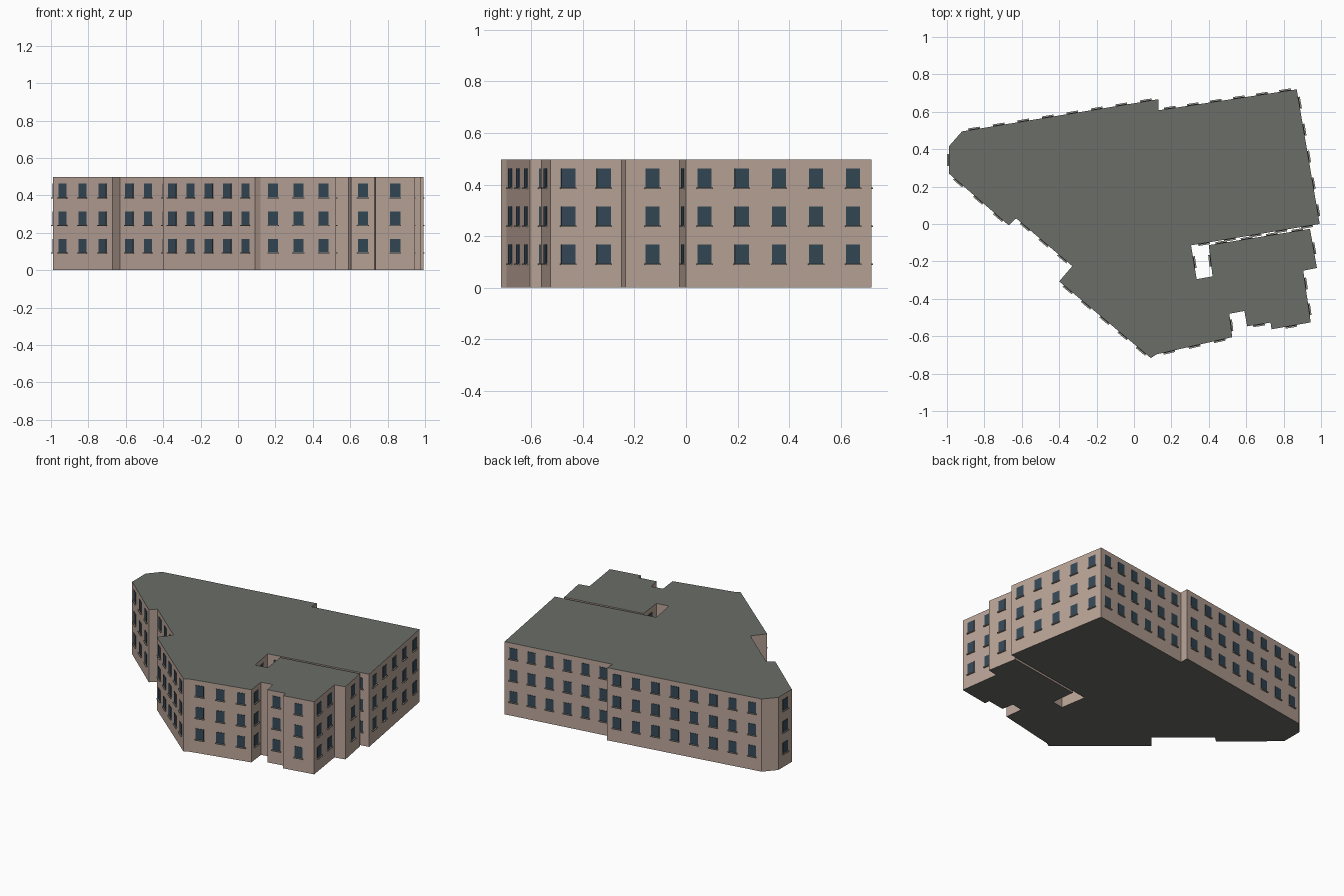
import bpy, bmesh
from mathutils import Vector, Matrix

if "Cube" in bpy.data.objects:
    bpy.data.objects.remove(bpy.data.objects["Cube"])

HEIGHT = 0.497
FLOORS = (0.131, 0.278, 0.426)      # window centre heights
WIN_W, WIN_H = 0.055, 0.074
MIN_BAY = 0.123                     # narrowest wall bay that gets a window

# Footprint, counter-clockwise from the southern tip
PLAN = [(0.09, -0.717), (0.12, -0.697), (0.525, -0.605), (0.51, -0.48),
        (0.59, -0.465), (0.605, -0.547), (0.73, -0.527), (0.735, -0.563),
        (0.945, -0.526), (0.905, -0.25), (0.978, -0.235), (0.941, -0.026),
        (0.40, -0.113), (0.42, -0.28), (0.335, -0.295), (0.305, -0.114),
        (0.993, 0.0), (0.87, 0.72), (0.13, 0.608), (0.13, 0.667),
        (-0.92, 0.495), (-0.99, 0.415), (-0.99, 0.27), (-0.67, -0.007),
        (-0.63, 0.03), (-0.33, -0.225), (-0.40, -0.307)]


def material(name, rgb):
    m = bpy.data.materials.new(name)
    m.diffuse_color = (*rgb, 1)
    m.use_nodes = True
    m.node_tree.nodes["Principled BSDF"].inputs["Base Color"].default_value = m.diffuse_color
    return m


def make_object(name, bm, mats):
    mesh = bpy.data.meshes.new(name)
    bm.to_mesh(mesh)
    bm.free()
    for m in mats:
        mesh.materials.append(m)
    ob = bpy.data.objects.new(name, mesh)
    bpy.context.collection.objects.link(ob)
    return ob


def add_box(bm, frame, centre, size):
    mat = frame @ Matrix.Translation(centre) @ Matrix.Diagonal((*size, 1))
    bmesh.ops.create_cube(bm, size=1, matrix=mat)


wall_mat = material("wall", (0.50, 0.38, 0.32))
roof_mat = material("roof", (0.147, 0.155, 0.138))
glass_mat = material("glass", (0.035, 0.066, 0.095))
sill_mat = material("sill", (0.34, 0.31, 0.27))

# Body: extruded footprint, walls in one material, roof and underside in another
bm = bmesh.new()
base = bm.faces.new([bm.verts.new((x, y, 0)) for x, y in PLAN])
top = bmesh.ops.extrude_face_region(bm, geom=[base], use_keep_orig=True)["geom"]
bmesh.ops.translate(bm, vec=(0, 0, HEIGHT),
                    verts=[g for g in top if isinstance(g, bmesh.types.BMVert)])
bmesh.ops.recalc_face_normals(bm, faces=bm.faces)
for f in bm.faces:
    f.material_index = 1 if abs(f.normal.z) > 0.5 else 0
make_object("building_body", bm, [wall_mat, roof_mat])

# Windows and sills: each wall is split into equal bays on three floors
glass, sills = bmesh.new(), bmesh.new()
for a, b in zip(PLAN, PLAN[1:] + PLAN[:1]):
    a, b = Vector((*a, 0)), Vector((*b, 0))
    along = (b - a).normalized()
    out = Vector((along.y, -along.x, 0))
    bays = int((b - a).length / MIN_BAY)
    for i in range(bays):
        p = a.lerp(b, (i + 0.5) / bays)
        for z in FLOORS:
            frame = Matrix.Translation((p.x, p.y, z)) @ Matrix(
                (along, out, (0, 0, 1))).transposed().to_4x4()
            add_box(glass, frame, (0, 0, 0), (WIN_W, 0.006, WIN_H))
            add_box(sills, frame, (0, 0.004, -WIN_H / 2 - 0.003),
                    (WIN_W + 0.008, 0.012, 0.006))
for part in (glass, sills):
    bmesh.ops.recalc_face_normals(part, faces=part.faces)
make_object("window_panes", glass, [glass_mat])
make_object("window_sills", sills, [sill_mat])
